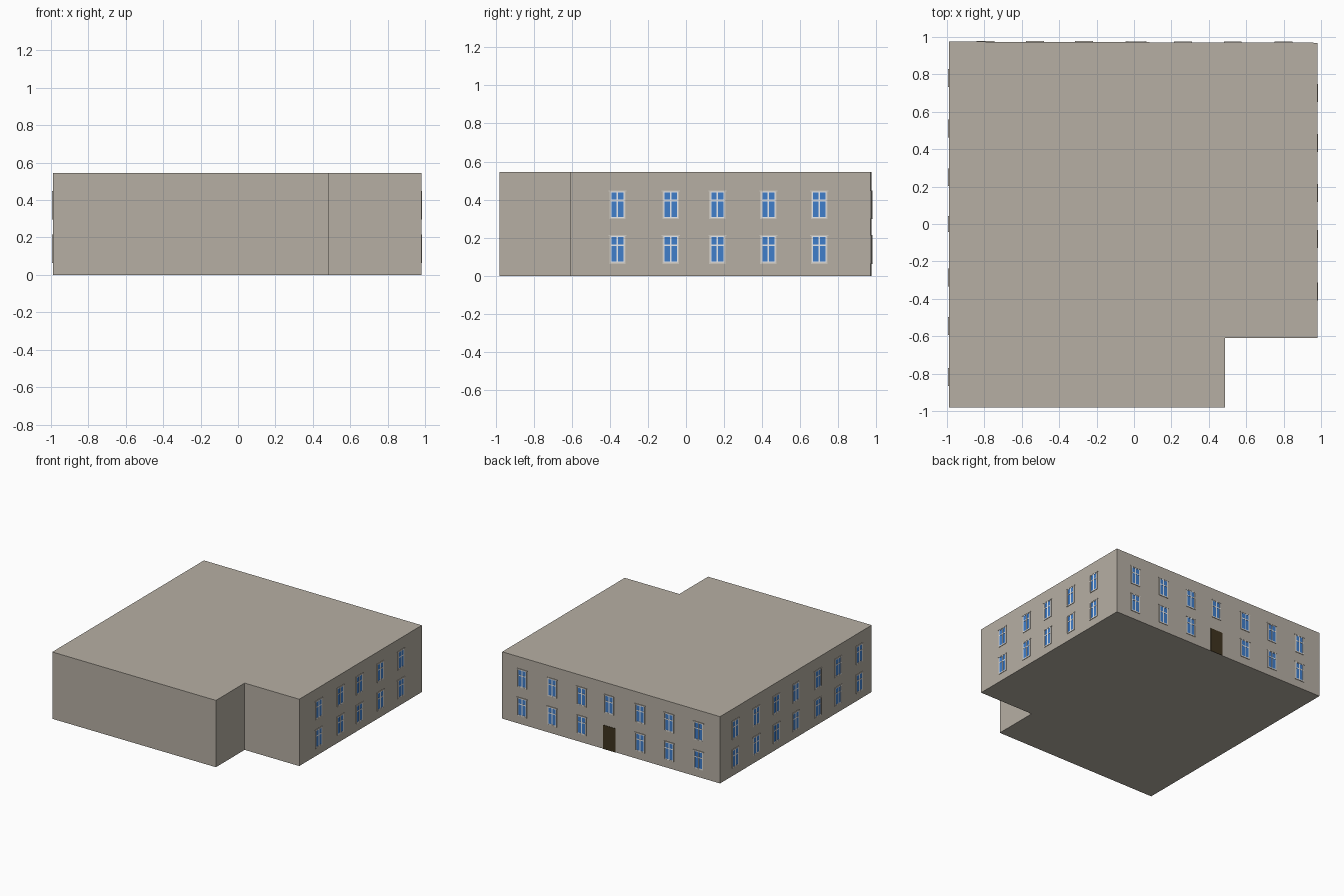
import bpy, bmesh
from mathutils import Vector, Matrix

if "Cube" in bpy.data.objects:
    bpy.data.objects.remove(bpy.data.objects["Cube"])


def material(name, rgb):
    m = bpy.data.materials.new(name)
    m.diffuse_color = (*rgb, 1)
    m.use_nodes = True
    m.node_tree.nodes["Principled BSDF"].inputs["Base Color"].default_value = m.diffuse_color
    return m


STONE = material("stone", (0.47, 0.43, 0.37))
TRIM = material("trim", (0.62, 0.58, 0.52))
WHITE = material("white_paint", (0.8, 0.82, 0.85))
GLASS = material("blue_glass", (0.05, 0.21, 0.6))
WOOD = material("dark_wood", (0.05, 0.034, 0.014))

HEIGHT = 0.545
ROWS = (0.063, 0.297)          # sill height of each storey
WIN_W, WIN_H = 0.086, 0.152


def finish(bm, name, mat):
    bmesh.ops.recalc_face_normals(bm, faces=bm.faces)
    me = bpy.data.meshes.new(name)
    bm.to_mesh(me)
    bm.free()
    me.materials.append(mat)
    ob = bpy.data.objects.new(name, me)
    bpy.context.collection.objects.link(ob)
    return ob


# Main block: L-shaped footprint, anticlockwise, extruded upward
foot = [(-0.99, -0.98), (0.487, -0.98), (0.487, -0.61),
        (0.98, -0.61), (0.98, 0.969), (-0.99, 0.975)]
bm = bmesh.new()
base = bm.faces.new([bm.verts.new((x, y, 0)) for x, y in foot])
top = bmesh.ops.extrude_face_region(bm, geom=[base], use_keep_orig=True)
bmesh.ops.translate(bm, vec=(0, 0, HEIGHT),
                    verts=[v for v in top["geom"] if isinstance(v, bmesh.types.BMVert)])
finish(bm, "building_block", STONE)


def wall_frame(a, b):
    """Matrix with x along the wall, y outward and z up."""
    u = (Vector((*b, 0)) - Vector((*a, 0))).normalized()
    n = u.cross(Vector((0, 0, 1)))
    m = Matrix((u, n, (0, 0, 1))).transposed().to_4x4()
    m.translation = (*a, 0)
    return m


def slab(bm, frame, s0, s1, z0, z1, out):
    """Thin box on the wall, sunk slightly into it."""
    back = -0.004
    m = (frame @ Matrix.Translation(((s0 + s1) / 2, (out + back) / 2, (z0 + z1) / 2))
         @ Matrix.Diagonal((s1 - s0, out - back, z1 - z0, 1)))
    bmesh.ops.create_cube(bm, size=1, matrix=m)


def windows(side, frame, places):
    trim, sash, glass = bmesh.new(), bmesh.new(), bmesh.new()
    t, e = 0.006, 0.005        # surround and sash widths
    for s, z, lintel in places:
        l, r, h = s - WIN_W / 2, s + WIN_W / 2, z + WIN_H
        # stone surround with a wider lintel
        slab(trim, frame, l, l + t, z + t, h - t, 0.004)
        slab(trim, frame, r - t, r, z + t, h - t, 0.004)
        slab(trim, frame, l, r, z, z + t, 0.004)
        ext = 0.005 if lintel else 0
        slab(trim, frame, l - ext, r + ext, h - t, h, 0.005)
        # white sash, centre post and transom
        l, r, b, h = l + t, r - t, z + t, h - t
        slab(sash, frame, l, l + e, b, h, 0.003)
        slab(sash, frame, r - e, r, b, h, 0.003)
        slab(sash, frame, l, r, b, b + e, 0.003)
        slab(sash, frame, l, r, h - e, h, 0.003)
        slab(sash, frame, s - 0.004, s + 0.004, b, h, 0.003)
        zt = b + (h - b) * 0.66
        slab(sash, frame, l, r, zt - 0.004, zt + 0.004, 0.0031)
        # glass pane
        slab(glass, frame, l, r, b, h, 0.0015)
    finish(trim, side + "_window_surrounds", TRIM)
    finish(sash, side + "_window_sashes", WHITE)
    finish(glass, side + "_window_glass", GLASS)


right = wall_frame(foot[3], foot[4])
back = wall_frame(foot[4], foot[5])
left = wall_frame(foot[5], foot[0])

# Right wall: five columns
windows("right", right, [(y + 0.61, z, True)
                         for y in (-0.36, -0.08, 0.165, 0.433, 0.70) for z in ROWS])

# Back wall: seven columns, the door replacing the lower middle window
windows("back", back, [(0.98 - x, z, x != 0.013)
                       for x in (0.80, 0.528, 0.262, 0.013, -0.267, -0.529, -0.795)
                       for z in ROWS if not (x == 0.013 and z == ROWS[0])])

# Left wall: seven columns
windows("left", left, [(0.975 - y, z, y != 0.0)
                       for y in (0.78, 0.51, 0.25, 0.0, -0.287, -0.546, -0.818)
                       for z in ROWS])

# Entrance door
bm = bmesh.new()
slab(bm, back, 0.98 - 0.068, 0.98 + 0.045, 0, 0.195, 0.003)
finish(bm, "entrance_door", WOOD)
